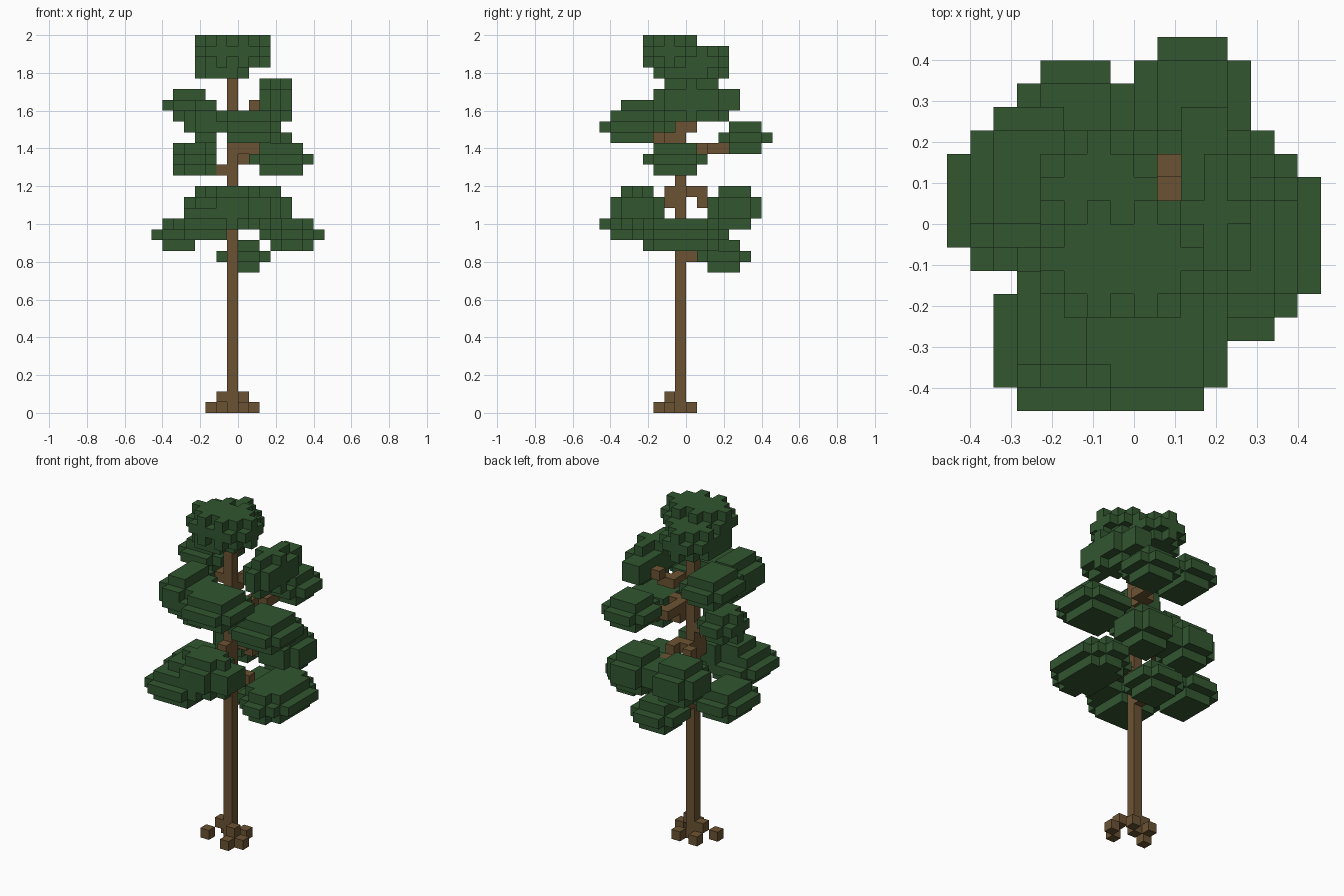
import bpy
import bmesh
from mathutils import Vector

if "Cube" in bpy.data.objects:
    bpy.data.objects.remove(bpy.data.objects["Cube"], do_unlink=True)

S = 2 / 35  # edge of one block


def make_material(name, color):
    mat = bpy.data.materials.new(name)
    mat.use_nodes = True
    mat.diffuse_color = color
    mat.node_tree.nodes["Principled BSDF"].inputs["Base Color"].default_value = color
    return mat


green = make_material("leaf green", (0.032, 0.094, 0.030, 1))
brown = make_material("bark brown", (0.148, 0.086, 0.033, 1))


def build_blocks(name, cells, mat, solid):
    """Skin a set of grid cells, keeping only faces not covered by solid cells."""
    bm = bmesh.new()
    corners = {}

    def vert(p):
        if p not in corners:
            corners[p] = bm.verts.new(Vector(p) * S)
        return corners[p]

    for cell in sorted(cells):
        for axis in range(3):
            u, v = (axis + 1) % 3, (axis + 2) % 3
            for side in (0, 1):
                near = list(cell)
                near[axis] += 2 * side - 1
                if tuple(near) in solid:
                    continue
                loop = []
                for a, b in ((0, 0), (1, 0), (1, 1), (0, 1)):
                    p = list(cell)
                    p[axis] += side
                    p[u] += a
                    p[v] += b
                    loop.append(vert(tuple(p)))
                if not side:
                    loop.reverse()
                bm.faces.new(loop)
    mesh = bpy.data.meshes.new(name)
    bm.to_mesh(mesh)
    bm.free()
    mesh.materials.append(mat)
    obj = bpy.data.objects.new(name, mesh)
    bpy.context.collection.objects.link(obj)


def blob(name, lo, hi):
    """Rounded clump of cells filling the box lo to hi (inclusive); the crown is flatter."""
    powers = (2, 2, 3 if name.startswith("crown") else 2)
    cells = set()
    for x in range(lo[0], hi[0] + 1):
        for y in range(lo[1], hi[1] + 1):
            for z in range(lo[2], hi[2] + 1):
                d = 0
                for c, a, b, power in zip((x, y, z), lo, hi, powers):
                    d += (abs(c - (a + b) / 2) / ((b - a + 1) / 2)) ** power
                if d <= 1.02:
                    cells.add((x, y, z))
    return cells


def line(a, b):
    a, b = Vector(a), Vector(b)
    n = int(max(abs(c) for c in b - a)) * 2 or 1
    return [tuple(round(c) for c in a.lerp(b, i / n)) for i in range(n + 1)]


# Leaf clumps: name, low cell, high cell, height where a branch leaves the trunk
CLUMPS = [
    ("lowest_back", (-2, 1, 13), (2, 5, 15), 14),
    ("lower_left_side", (-8, -2, 15), (-4, 3, 17), 17),
    ("lower_right_side", (2, -5, 15), (7, 3, 17), 17),
    ("lower_front_a", (-6, -8, 16), (-1, -3, 18), None),
    ("lower_front_b", (-4, -7, 17), (2, -3, 20), 20),
    ("lower_back_a", (-5, 2, 17), (-1, 6, 20), 20),
    ("lower_back_b", (0, 2, 17), (4, 6, 20), 20),
    ("middle_left_side", (-6, -3, 22), (-3, 1, 24), 22),
    ("middle_right_side", (1, -4, 22), (6, 1, 24), 24),
    ("upper_back", (0, 3, 24), (4, 7, 26), 23),
    ("upper_front_a", (-5, -7, 25), (-2, -2, 28), None),
    ("upper_front_b", (-2, -8, 25), (3, -3, 27), 25),
    ("upper_left_side", (-7, -1, 27), (-3, 4, 29), 27),
    ("upper_right_side_a", (2, -3, 27), (4, 3, 30), None),
    ("upper_right_side_b", (2, 3, 28), (3, 4, 29), 26),
    ("crown_low", (-4, -3, 31), (0, 1, 32), None),
    ("crown_back", (-4, -1, 31), (0, 3, 33), 30),
    ("crown_top_a", (-4, -4, 32), (0, 0, 34), None),
    ("crown_top_b", (-2, -4, 32), (2, 0, 34), None),
]

clumps = {name: blob(name, lo, hi) for name, lo, hi, _ in CLUMPS}
leaves = set().union(*clumps.values())

# Trunk and stepped roots
trunk = {(-1, -1, z) for z in range(33)}
roots = {(-2, -1, 1), (0, -2, 1), (-3, -2, 0), (0, -3, 0),
         (1, -2, 0), (0, 0, 0), (-2, 0, 0)}

# Branches run from the trunk into their clumps
branches = {}
for name, lo, hi, z in CLUMPS:
    if z is None:
        continue
    centre = [(a + b) / 2 for a, b in zip(lo, hi)]
    path = set()
    for cell in line((-1, -1, z), centre):
        if cell in clumps[name]:
            break
        if cell not in trunk:
            path.add(cell)
    branches[name] = path - leaves

# The bark shows where it passes through open air
build_blocks("trunk", trunk - leaves, brown, trunk | leaves)
build_blocks("roots", roots, brown, roots | trunk)
for name, cells in branches.items():
    if cells:
        build_blocks(name + "_branch", cells, brown, cells | trunk | leaves)

# Each cell belongs to the first clump that claims it
used = set()
for name, cells in clumps.items():
    build_blocks(name + "_leaves", cells - used, green, leaves)
    used |= cells
